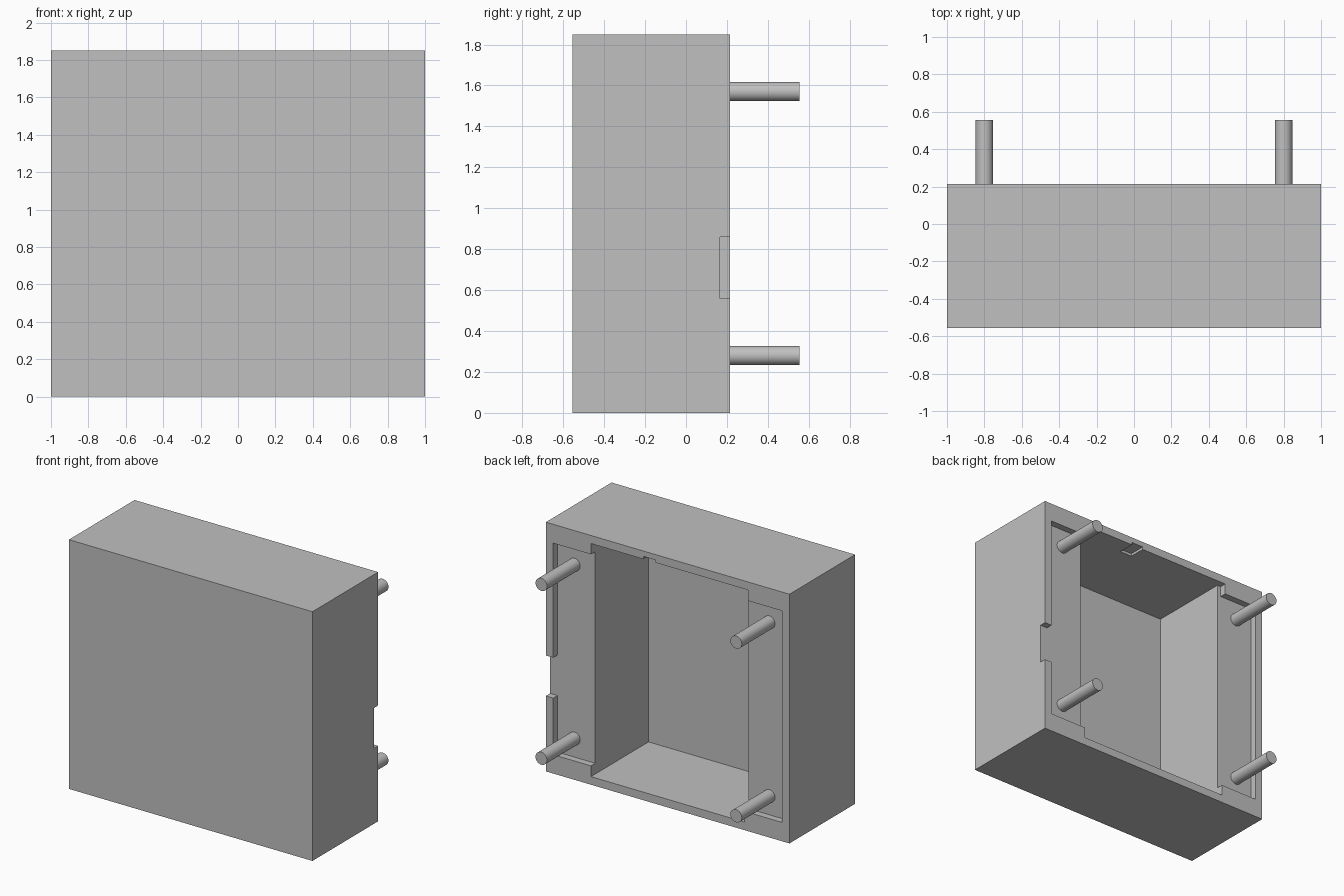
import bpy
import math

cube = bpy.data.objects.get("Cube")
if cube:
    bpy.data.objects.remove(cube, do_unlink=True)

grey = bpy.data.materials.new("light grey")
grey.use_nodes = True
colour = (0.53, 0.53, 0.53, 1)
grey.diffuse_color = colour
grey.node_tree.nodes["Principled BSDF"].inputs["Base Color"].default_value = colour

BACK, FLOOR, BEYOND = 0.215, 0.165, 0.4


def box(name, x, y, z):
    """Box spanning the given (min, max) ranges."""
    spans = (x, y, z)
    bpy.ops.mesh.primitive_cube_add(size=1, location=[sum(s) / 2 for s in spans])
    obj = bpy.context.object
    obj.name = name
    obj.scale = [s[1] - s[0] for s in spans]
    bpy.ops.object.transform_apply(location=True, rotation=False, scale=True)
    return obj


def cut(target, x, y, z):
    """Remove a box-shaped pocket from the target."""
    cutter = box("cutter", x, y, z)
    cutter.hide_render = True
    mod = target.modifiers.new("pocket", "BOOLEAN")
    mod.operation = "DIFFERENCE"
    mod.solver = "EXACT"
    mod.object = cutter
    bpy.context.view_layer.objects.active = target
    bpy.ops.object.modifier_apply(modifier=mod.name)
    bpy.data.objects.remove(cutter, do_unlink=True)


# Housing, open at the back
housing = box("housing", (-1, 1), (-0.555, BACK), (0, 1.85))
housing.data.materials.append(grey)

# Deep cavity, then the shallow recess around it
cut(housing, (-0.63, 0.63), (-0.46, BEYOND), (0.06, 1.79))
cut(housing, (-0.94, 0.94), (FLOOR, BEYOND), (0.14, 1.71))

# Widened rim corner, slot in the top rim and notch through the left rim
cut(housing, (-0.66, -0.6), (FLOOR, BEYOND), (1.65, 1.79))
cut(housing, (0.1, 0.2), (0.09, BEYOND), (1.75, 1.81))
cut(housing, (0.9, 1.1), (FLOOR, BEYOND), (0.56, 0.86))

# Four round mounting pegs standing on the recess floor
peg_start, peg_end = 0.15, 0.555
for side, x in (("left", 0.8), ("right", -0.8)):
    for level, z in (("lower", 0.28), ("upper", 1.57)):
        bpy.ops.mesh.primitive_cylinder_add(
            vertices=32, radius=0.047, depth=peg_end - peg_start,
            location=(x, (peg_start + peg_end) / 2, z),
            rotation=(math.pi / 2, 0, 0))
        peg = bpy.context.object
        peg.name = f"{level}_{side}_peg"
        peg.data.materials.append(grey)
        bpy.ops.object.shade_smooth_by_angle()
